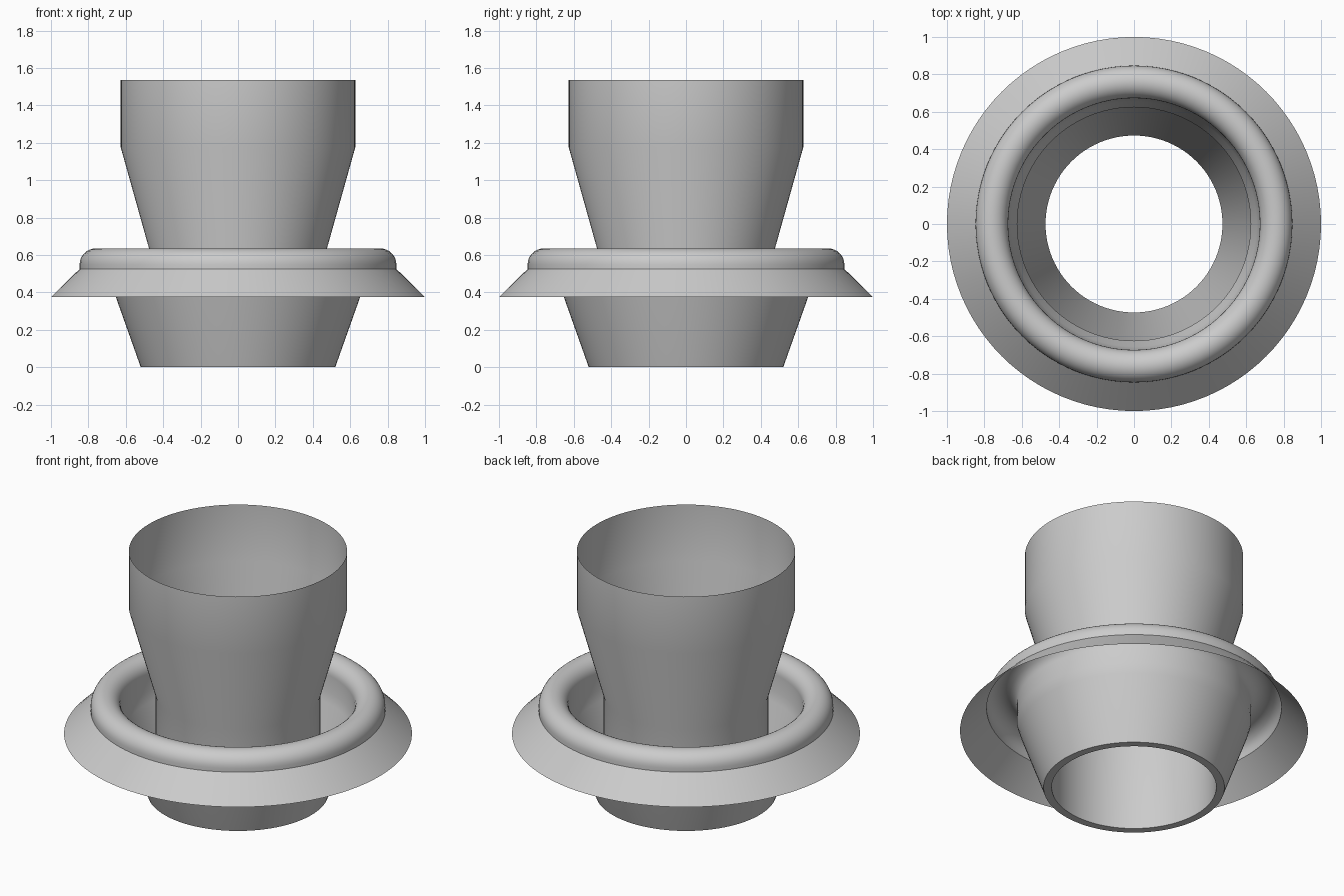
import bpy
import math

SEGMENTS = 96

cube = bpy.data.objects.get("Cube")
if cube:
    bpy.data.objects.remove(cube, do_unlink=True)

grey = bpy.data.materials.new("plain grey")
grey.use_nodes = True
COLOUR = (0.6, 0.6, 0.6, 1.0)
grey.diffuse_color = COLOUR
grey.node_tree.nodes["Principled BSDF"].inputs["Base Color"].default_value = COLOUR


def lathe(name, profile):
    """Spin an open (radius, height) profile about z into a thin shell."""
    verts, faces = [], []
    for r, z in profile:
        for i in range(SEGMENTS):
            a = 2 * math.pi * i / SEGMENTS
            verts.append((r * math.cos(a), r * math.sin(a), z))
    for row in range(len(profile) - 1):
        for i in range(SEGMENTS):
            j = (i + 1) % SEGMENTS
            low, high = row * SEGMENTS, (row + 1) * SEGMENTS
            faces.append((low + i, low + j, high + j, high + i))
    mesh = bpy.data.meshes.new(name)
    mesh.from_pydata(verts, [], faces)
    mesh.materials.append(grey)
    obj = bpy.data.objects.new(name, mesh)
    bpy.context.collection.objects.link(obj)
    bpy.ops.object.select_all(action="DESELECT")
    obj.select_set(True)
    bpy.context.view_layer.objects.active = obj
    bpy.ops.object.shade_smooth_by_angle(angle=math.radians(30))
    return obj


# Inner tube: straight throat, flared neck and straight mouth
lathe("inner_funnel", [(0.473, 0), (0.473, 0.625), (0.627, 1.175), (0.627, 1.535)])

# Flat ring joining the two walls at the foot
lathe("bottom_rim", [(0.52, 0), (0.473, 0)])

# Outer bowl rising into a rounded, rolled-over lip
LIP_RADIUS, LIP_HEIGHT, ROLL = 0.76, 0.548, 0.087
bowl = [(0.52, 0), (0.655, 0.38), (LIP_RADIUS - ROLL, 0.44)]
arc = [(LIP_RADIUS - ROLL * math.cos(math.pi * k / 16),
        LIP_HEIGHT + ROLL * math.sin(math.pi * k / 16)) for k in range(17)]
lathe("outer_bowl_and_lip", bowl + arc + [(LIP_RADIUS + ROLL, 0.525)])

# Conical skirt hanging from the lip
lathe("flared_skirt", [(1.0, 0.375), (LIP_RADIUS + ROLL, 0.525)])
